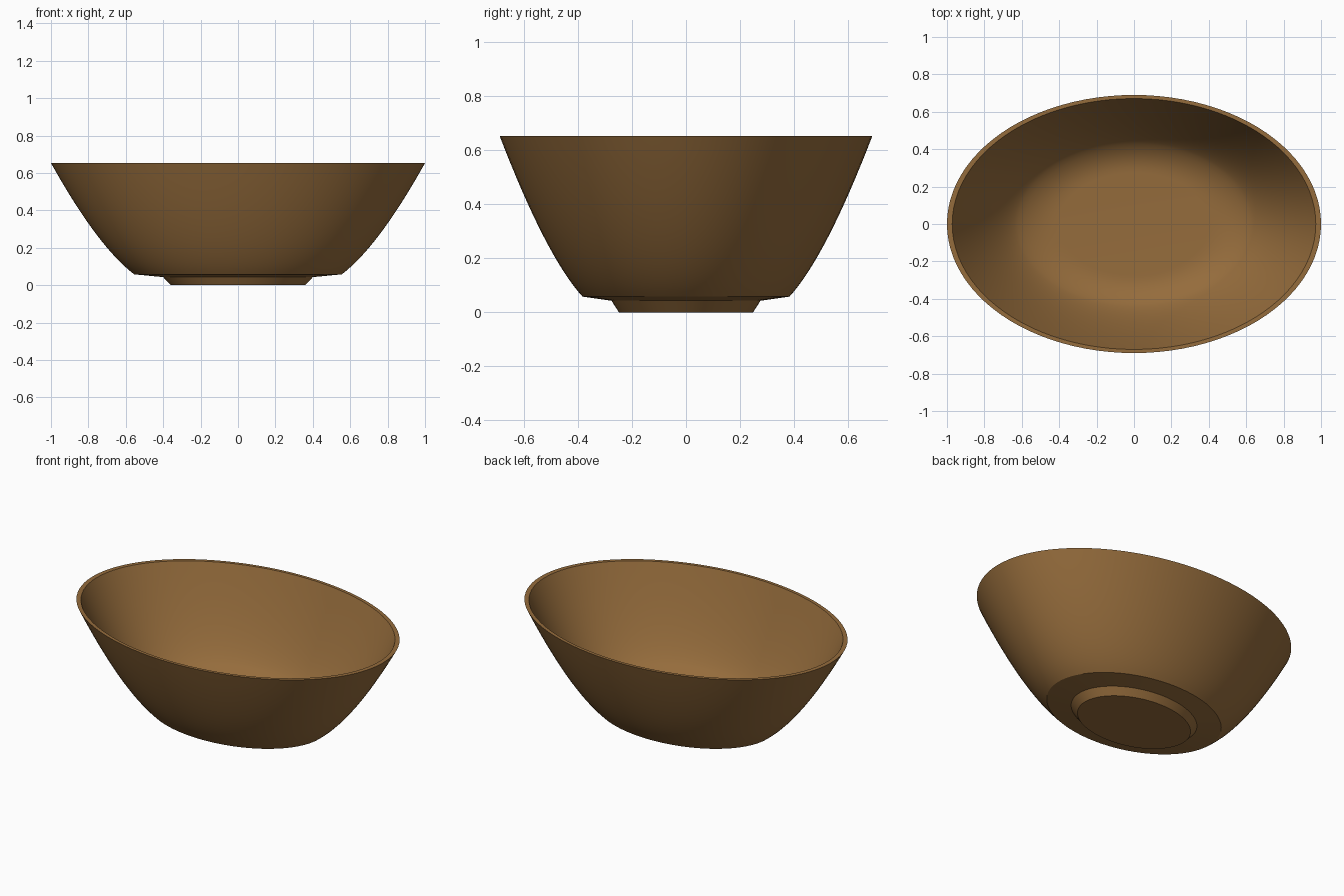
import bpy, bmesh, math
from mathutils import Vector, Matrix

cube = bpy.data.objects.get("Cube")
if cube:
    bpy.data.objects.remove(cube, do_unlink=True)

DEPTH_RATIO = 0.69   # oval depth compared with width
SEGMENTS = 96


def arc(start, control, end, steps):
    """Points along a quadratic curve, both ends included."""
    points = []
    for i in range(steps + 1):
        t = i / steps
        points.append(tuple((1 - t) ** 2 * a + 2 * t * (1 - t) * b + t * t * c
                            for a, b, c in zip(start, control, end)))
    return points


def make_material(name, color):
    mat = bpy.data.materials.new(name)
    mat.use_nodes = True
    mat.diffuse_color = color
    bsdf = next(n for n in mat.node_tree.nodes if n.type == 'BSDF_PRINCIPLED')
    bsdf.inputs["Base Color"].default_value = color
    return mat


def lathe(name, profile, mat):
    """Spin a radius/height profile around z, then flatten it to an oval."""
    bm = bmesh.new()
    verts = [bm.verts.new((r, 0, z)) for r, z in profile]
    edges = [bm.edges.new(pair) for pair in zip(verts, verts[1:])]
    bmesh.ops.spin(bm, geom=verts + edges, cent=(0, 0, 0), axis=(0, 0, 1),
                   angle=math.tau, steps=SEGMENTS)
    bmesh.ops.remove_doubles(bm, verts=bm.verts[:], dist=0.0005)
    bmesh.ops.scale(bm, vec=(1, DEPTH_RATIO, 1), verts=bm.verts[:])
    bmesh.ops.recalc_face_normals(bm, faces=bm.faces[:])
    mesh = bpy.data.meshes.new(name)
    bm.to_mesh(mesh)
    bm.free()
    mesh.materials.append(mat)
    obj = bpy.data.objects.new(name, mesh)
    bpy.context.collection.objects.link(obj)
    bpy.ops.object.select_all(action='DESELECT')
    obj.select_set(True)
    bpy.context.view_layer.objects.active = obj
    bpy.ops.object.shade_smooth_by_angle(angle=math.radians(25))
    return obj


wood = make_material("warm brown wood", (0.30, 0.15, 0.045, 1))

# Solid foot and shallow underside
foot = [(0, 0), (0.36, 0), (0.40, 0.043)]
# Outer wall, from the underside edge up to the rim
outer_wall = arc((0.555, 0.058), (0.75, 0.205), (1, 0.653), 16)
# Inner wall, from the rim down into the rounded floor
inner_wall = arc((0.972, 0.653), (0.76, 0.235), (0.62, 0.14), 14)
floor = arc((0.62, 0.14), (0.52, 0.08), (0.40, 0.08), 6)[1:] + [(0, 0.08)]

lathe("oval_bowl", foot + outer_wall + inner_wall + floor, wood)
